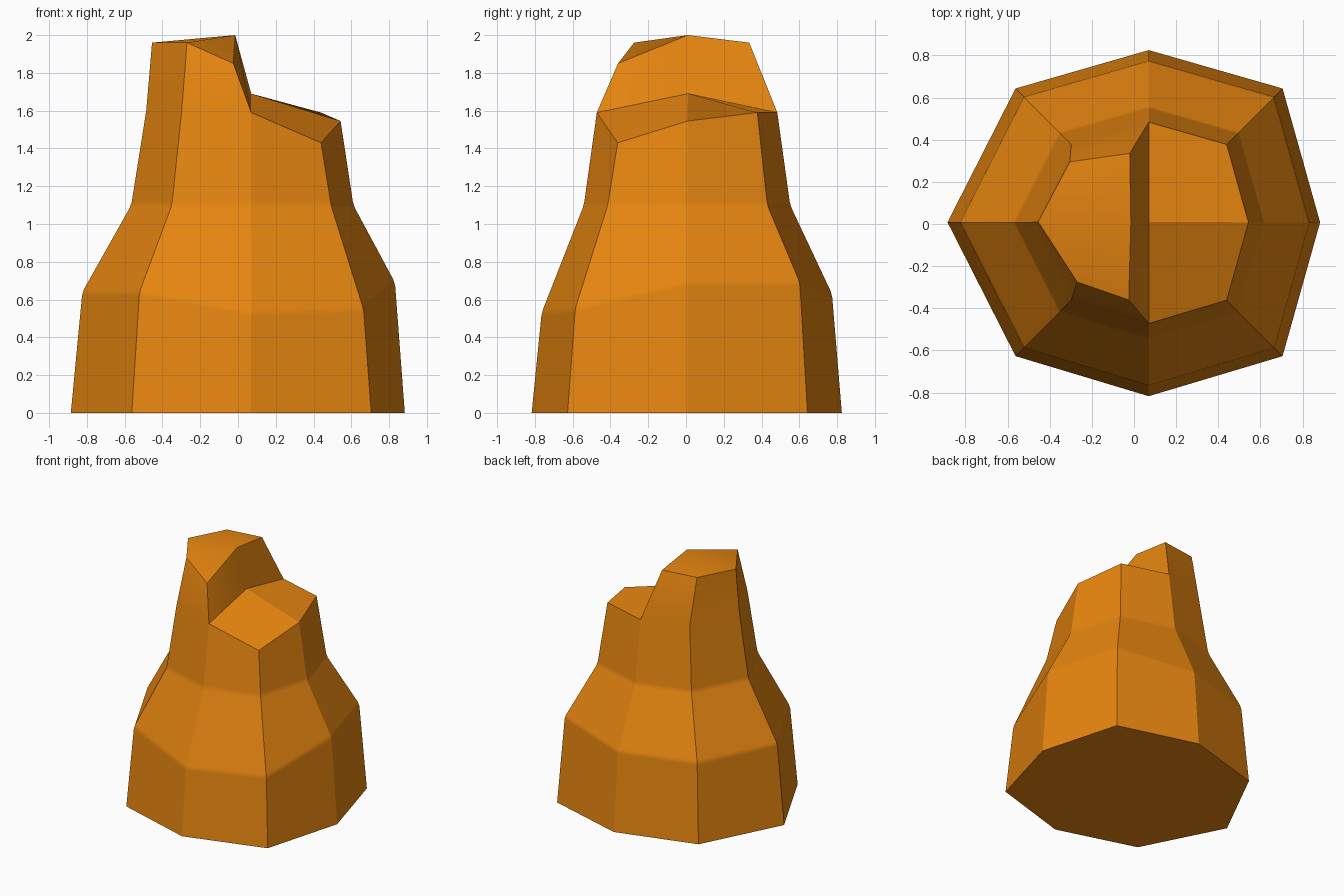
import bpy, bmesh, math
from mathutils import Vector

if "Cube" in bpy.data.objects:
    bpy.data.objects.remove(bpy.data.objects["Cube"])

orange = bpy.data.materials.new("rock orange")
orange.diffuse_color = (0.79, 0.235, 0.005, 1)
orange.use_nodes = True
orange.node_tree.nodes["Principled BSDF"].inputs["Base Color"].default_value = orange.diffuse_color

bm = bmesh.new()
CX, CY = 0.07, 0.008
# Outline order: right, back right, back, back left, left, front left, front, front right
outline = [(.813, 0), (.635, .635), (0, .817), (-.632, .635),
           (-.955, 0), (-.632, -.635), (0, -.825), (.635, -.635)]
rings = [
    (1.0, [0] * 8),
    (.936, [.69, .69, .63, .63, .64, .64, .53, .55]),
    (.665, [1.1] * 8),
    (.582, [1.545, 1.59, 1.59, 1.6, 1.6, 1.6, 1.59, 1.43]),
]
levels = [[bm.verts.new((CX + s * x, CY + s * y, z)) for (x, y), z in zip(outline, zs)]
          for s, zs in rings]

# Base and tapering walls
bm.faces.new(levels[0][::-1])
for a, b in zip(levels, levels[1:]):
    for i in range(8):
        j = (i + 1) % 8
        bm.faces.new((a[i], a[j], b[j], b[i]))

# Raised left peak and lower right shelf
R, BR, B, BL, L, FL, F, FR = levels[3]
peak = [bm.verts.new(p) for p in ((-.02, .335, 1.96), (-.305, .295, 1.96), (-.455, .01, 1.96),
                                  (-.27, -.275, 1.96), (-.025, -.36, 1.85))]
pc = bm.verts.new((-.015, .01, 2.0))
shelf = bm.verts.new((CX, .01, 1.69))
edge = [B, BL, L, FL, F]
for i in range(4):
    bm.faces.new((edge[i], edge[i + 1], peak[i + 1], peak[i]))
for f in ((pc, peak[0], peak[1], peak[2]), (pc, peak[2], peak[3], peak[4]),
          (shelf, B, peak[0], pc), (F, shelf, pc, peak[4]),
          (shelf, F, FR, R), (shelf, R, BR, B)):
    bm.faces.new(f)

# Softened shoulders on the two middle rings
soft = [bm.edges.get((lv[i], lv[(i + 1) % 8])) for lv in levels[1:3] for i in range(8)]
bmesh.ops.bevel(bm, geom=soft, offset=.018, segments=1, affect='EDGES')
bmesh.ops.recalc_face_normals(bm, faces=bm.faces[:])

mesh = bpy.data.meshes.new("rock")
bm.to_mesh(mesh)
bm.free()
mesh.materials.append(orange)
rock = bpy.data.objects.new("rock", mesh)
bpy.context.collection.objects.link(rock)
bpy.context.view_layer.objects.active = rock
rock.select_set(True)
bpy.ops.object.shade_smooth_by_angle(angle=math.radians(20))
wn = rock.modifiers.new("flat facets", 'WEIGHTED_NORMAL')
wn.keep_sharp = True
wn.weight = 100
